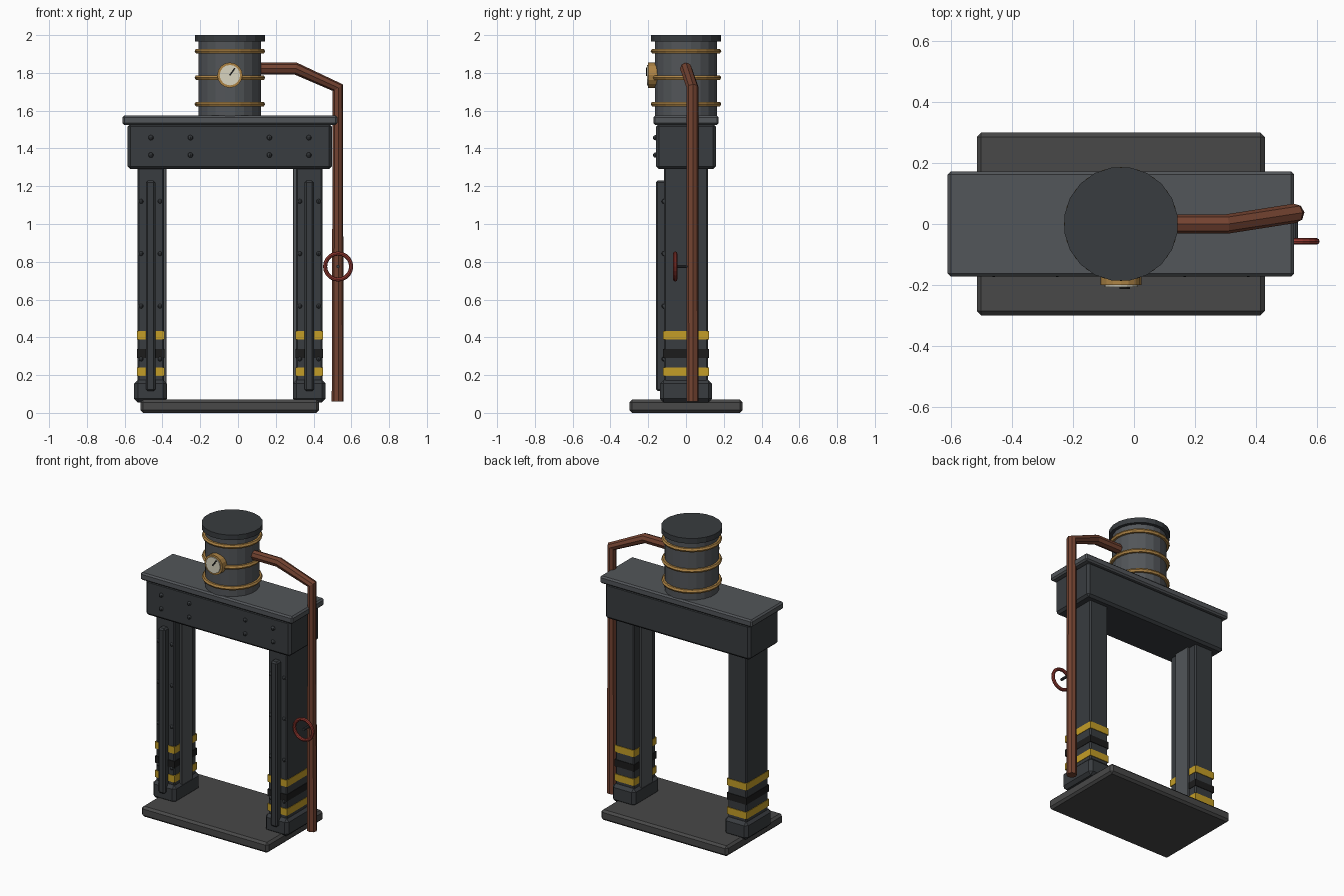
import bpy, math
from mathutils import Vector

if "Cube" in bpy.data.objects:
    bpy.data.objects.remove(bpy.data.objects["Cube"])

CX = -0.043          # centre line of the frame
COL = 0.42           # column offset from the centre line


def mat(name, r, g, b):
    m = bpy.data.materials.new(name)
    m.diffuse_color = (r, g, b, 1)
    m.use_nodes = True
    m.node_tree.nodes["Principled BSDF"].inputs["Base Color"].default_value = m.diffuse_color
    return m


iron = mat("dark_iron", 0.04, 0.045, 0.05)
steel = mat("steel", 0.085, 0.092, 0.1)
floor = mat("floor_grey", 0.065, 0.065, 0.065)
brass = mat("brass", 0.42, 0.23, 0.06)
yellow = mat("yellow", 0.55, 0.34, 0.02)
black = mat("black", 0.012, 0.012, 0.012)
copper = mat("copper", 0.17, 0.055, 0.03)
red = mat("red", 0.3, 0.04, 0.03)
ivory = mat("ivory", 0.7, 0.66, 0.53)


def finish(name, m):
    o = bpy.context.object
    o.name = name
    o.data.materials.append(m)
    return o


def box(name, x, y, z, m, bevel=0.0):
    """Box from (min, max) pairs, with an optional chamfer."""
    bpy.ops.mesh.primitive_cube_add(size=1, location=[sum(p) / 2 for p in (x, y, z)])
    o = finish(name, m)
    o.scale = [p[1] - p[0] for p in (x, y, z)]
    bpy.ops.object.transform_apply(location=False, rotation=False, scale=True)
    if bevel:
        b = o.modifiers.new("chamfer", 'BEVEL')
        b.width, b.segments = bevel, 1
    return o


def rod(name, a, b, r, m, sides=20, spin=0.0):
    """Cylinder between two points."""
    a, b = Vector(a), Vector(b)
    bpy.ops.mesh.primitive_cylinder_add(vertices=sides, radius=r, depth=(b - a).length, location=(a + b) / 2)
    o = finish(name, m)
    q = (b - a).to_track_quat('Z', 'Y')
    o.rotation_euler = q.to_euler()
    if spin:
        o.rotation_euler.z += spin
    return o


def ring(name, loc, r, minor, m, rot=(0, 0, 0), sides=20, minor_sides=6):
    bpy.ops.mesh.primitive_torus_add(location=loc, rotation=rot, major_radius=r, minor_radius=minor,
                                     major_segments=sides, minor_segments=minor_sides)
    return finish(name, m)


def rivet(name, x, y, z, r=0.014):
    bpy.ops.mesh.primitive_uv_sphere_add(segments=8, ring_count=6, radius=r, location=(x, y, z))
    return finish(name, iron)


# floor plate
box("base_plate", (CX - 0.473, CX + 0.473), (-0.3, 0.3), (0, 0.07), floor, 0.014)

# columns with feet, rails, ribs, warning bands and rivets
for side, s in (("left", -1), ("right", 1)):
    x = CX + s * COL
    box(side + "_foot", (x - 0.087, x + 0.087), (-0.138, 0.138), (0.055, 0.175), iron, 0.02)
    box(side + "_column", (x - 0.07, x + 0.07), (-0.117, 0.117), (0.15, 1.3), iron, 0.008)
    inner = sorted((x - s * 0.06, x - s * 0.085))
    box(side + "_inner_rail", inner, (-0.06, 0.06), (0.15, 1.3), steel, 0.003)
    box(side + "_front_rib", (x - 0.025, x + 0.025), (-0.16, -0.1), (0.115, 1.23), iron, 0.01)
    for i, (z, m) in enumerate(((0.217, yellow), (0.314, black), (0.411, yellow))):
        box(f"{side}_band_{i}", (x - 0.073, x + 0.073), (-0.121, 0.121), (z - 0.023, z + 0.023), m)
    for z in (0.285, 0.565, 0.843, 1.12):
        for dx in (-0.05, 0.05):
            rivet(side + "_column_rivet", x + dx, -0.117, z, 0.012)

# cross beam with top slab
box("cross_beam", (CX - 0.541, CX + 0.541), (-0.158, 0.158), (1.29, 1.53), iron, 0.015)
box("top_slab", (CX - 0.569, CX + 0.569), (-0.173, 0.173), (1.525, 1.575), steel, 0.01)
for dx in (-0.418, -0.209, 0.209, 0.418):
    for z in (1.365, 1.457):
        rivet("beam_rivet", CX + dx, -0.161, z)

# drum with lid and hoops
turn = math.radians(9)
rod("drum", (CX, 0, 1.57), (CX, 0, 1.97), 0.167, steel, 20, turn)
rod("drum_lid", (CX, 0, 1.965), (CX, 0, 2.0), 0.188, iron, 20, turn)
for z in (1.635, 1.775, 1.915):
    ring("drum_hoop", (CX, 0, z), 0.173, 0.014, brass)

# pressure gauge
gz = 1.788
rod("gauge_body", (CX, -0.13, gz), (CX, -0.2, gz), 0.067, brass, 16)
rod("gauge_face", (CX, -0.19, gz), (CX, -0.207, gz), 0.054, ivory, 16)
tilt = math.radians(36)
needle = box("gauge_needle", (-0.004, 0.004), (-0.004, 0.004), (-0.024, 0.024), black)
needle.location = (CX + 0.013, -0.209, gz + 0.018)
needle.rotation_euler = (0, tilt, 0)

# steam pipe
curve = bpy.data.curves.new("steam_pipe", 'CURVE')
curve.dimensions = '3D'
curve.bevel_depth, curve.bevel_resolution, curve.use_fill_caps = 0.032, 2, True
path = [(0.09, 0, 1.823), (0.305, 0, 1.823), (0.528, 0.035, 1.722), (0.528, 0.035, 0.06)]
spline = curve.splines.new('POLY')
spline.points.add(len(path) - 1)
for p, co in zip(spline.points, path):
    p.co = (*co, 1)
    p.radius = 1
spline.use_smooth = False
pipe = bpy.data.objects.new("steam_pipe", curve)
bpy.context.collection.objects.link(pipe)
bpy.ops.object.select_all(action='DESELECT')
pipe.select_set(True)
bpy.context.view_layer.objects.active = pipe
bpy.ops.object.convert(target='MESH')
finish("steam_pipe", copper)

# valve handwheel on its spindle
ring("valve_wheel", (0.53, -0.057, 0.775), 0.069, 0.011, red, (math.pi / 2, 0, 0), 20, 8)
rod("valve_spindle", (0.53, -0.06, 0.775), (0.53, 0.03, 0.775), 0.009, iron, 8)
